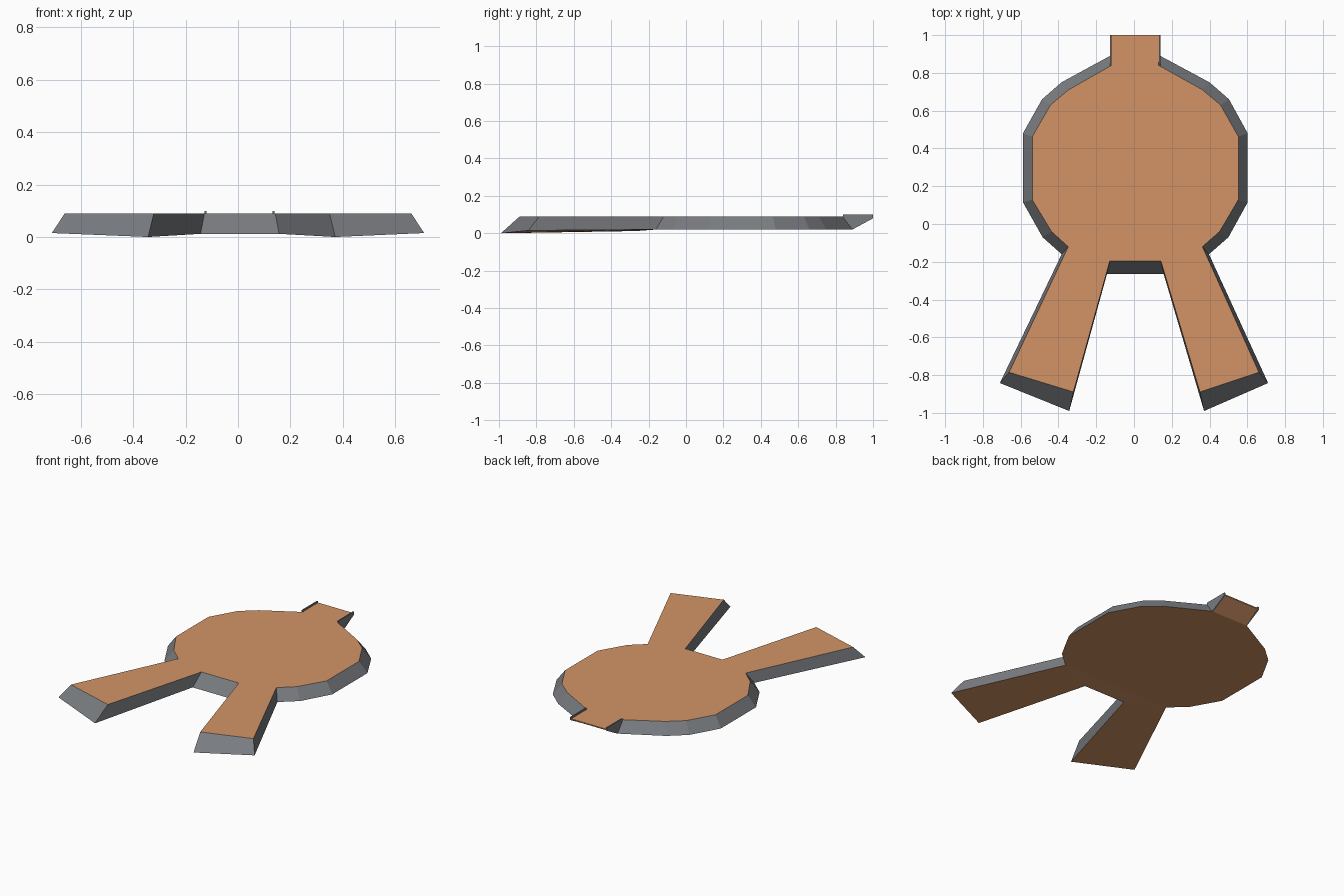
import bpy, bmesh

if "Cube" in bpy.data.objects:
    bpy.data.objects.remove(bpy.data.objects["Cube"])


def material(name, rgb):
    m = bpy.data.materials.new(name)
    m.diffuse_color = (*rgb, 1)
    m.use_nodes = True
    m.node_tree.nodes["Principled BSDF"].inputs["Base Color"].default_value = m.diffuse_color
    return m


ORANGE = material("warm orange", (0.65, 0.296, 0.133))
GREY = material("slate grey", (0.19, 0.20, 0.215))
TOP = 0.09


def make_object(name, bm, mats):
    bmesh.ops.recalc_face_normals(bm, faces=bm.faces[:])
    me = bpy.data.meshes.new(name)
    bm.to_mesh(me)
    bm.free()
    for m in mats:
        me.materials.append(m)
    ob = bpy.data.objects.new(name, me)
    bpy.context.collection.objects.link(ob)
    return ob


# Right half of the outline: top x, y, bottom x, y, z, sideways shift
half = [
    (0.133, 1.00, 0.133, 1.00, 0.083, 0.006),    # neck end
    (0.124, 0.84, 0.133, 0.89, 0.02, 0.006),     # neck root
    (0.355, 0.71, 0.392, 0.75, 0.02, 0.008),     # round body
    (0.45, 0.63, 0.495, 0.66, 0.02, 0.008),
    (0.545, 0.463, 0.595, 0.48, 0.02, 0.007),
    (0.545, 0.128, 0.595, 0.115, 0.02, 0.007),
    (0.445, -0.04, 0.492, -0.07, 0.02, 0.008),
    (0.355, -0.12, 0.39, -0.16, 0.02, 0.007),    # leg root, outside
    (0.661, -0.785, 0.71, -0.842, 0.015, 0.0),   # leg tip, outside
    (0.335, -0.889, 0.357, -0.99, 0.0, 0.014),   # leg tip, inside
    (0.135, -0.195, 0.15, -0.265, 0.012, 0.007), # leg root, inside
]
n = len(half)
outline = [(1, p) for p in half] + [(-1, p) for p in reversed(half)]

# Body: tapered slab with neck and two legs
bm = bmesh.new()
top = [bm.verts.new((s * p[0] + p[5], p[1], TOP)) for s, p in outline]
low = [bm.verts.new((s * p[2] + p[5], p[3], p[4])) for s, p in outline]
count = len(outline)
bm.faces.new(top)
for i in range(count):
    j = (i + 1) % count
    wall = bm.faces.new((top[i], top[j], low[j], low[i]))
    wall.material_index = 0 if j == 0 else 1     # the neck end is orange

# Underside: neck slope, disc, waist and one quad under each leg
r, l = low[:n], low[n:][::-1]
bm.faces.new((r[0], r[1], l[1], l[0]))
bm.faces.new(r[1:8] + l[1:8][::-1])
bm.faces.new((r[7], r[10], l[10], l[7]))
for side in (r, l):
    bm.faces.new(side[7:11])
make_object("body", bm, [ORANGE, GREY])

# Neck lips: thin upright plates standing just above the top face
for s, name in ((1, "right_neck_lip"), (-1, "left_neck_lip")):
    bm = bmesh.new()
    profile = [(0.84, 0.10), (1.0, 0.10), (1.0, 0.08), (0.89, 0.02), (0.84, 0.085)]
    inner = [bm.verts.new((s * 0.126 + 0.006, y, z)) for y, z in profile]
    outer = [bm.verts.new((s * 0.134 + 0.006, y, z)) for y, z in profile]
    bm.faces.new(inner)
    bm.faces.new(outer)
    for i in range(5):
        j = (i + 1) % 5
        bm.faces.new((inner[i], inner[j], outer[j], outer[i]))
    make_object(name, bm, [GREY])
